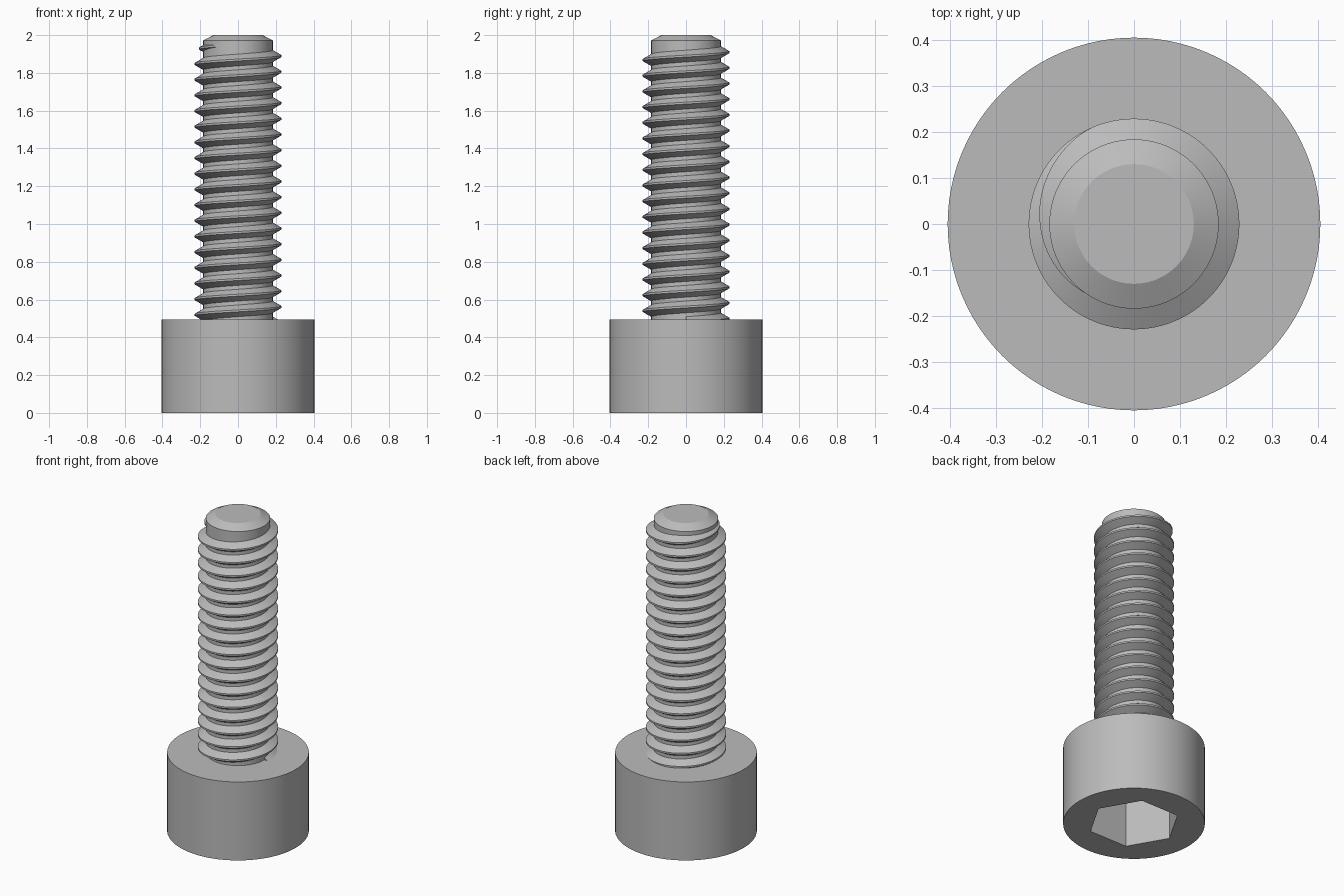
import bpy
import bmesh
from math import cos, sin, pi, radians

cube = bpy.data.objects.get("Cube")
if cube:
    bpy.data.objects.remove(cube)

HEAD_R, HEAD_H = 0.405, 0.495
CORE_R, CREST_R = 0.184, 0.229
PITCH = 0.083
SEGMENTS = 96

steel = bpy.data.materials.new("plain grey steel")
steel.use_nodes = True
GREY = (0.5, 0.5, 0.5, 1)
steel.diffuse_color = GREY
steel.node_tree.nodes["Principled BSDF"].inputs["Base Color"].default_value = GREY


def finish(obj, angle=30):
    """Give the part its material and smooth its curved faces."""
    obj.data.materials.clear()
    obj.data.materials.append(steel)
    bpy.ops.object.select_all(action='DESELECT')
    obj.select_set(True)
    bpy.context.view_layer.objects.active = obj
    bpy.ops.object.shade_smooth_by_angle(angle=radians(angle))


def make_object(name, bm):
    bmesh.ops.recalc_face_normals(bm, faces=bm.faces)
    mesh = bpy.data.meshes.new(name)
    bm.to_mesh(mesh)
    bm.free()
    obj = bpy.data.objects.new(name, mesh)
    bpy.context.collection.objects.link(obj)
    return obj


def cylinder(name, radius, z0, z1, sides):
    bpy.ops.mesh.primitive_cylinder_add(
        vertices=sides, radius=radius, depth=z1 - z0, location=(0, 0, (z0 + z1) / 2))
    obj = bpy.context.object
    obj.name = name
    return obj


# Round head with a hexagonal socket cut into its underside
head = cylinder("head", HEAD_R, 0, HEAD_H, SEGMENTS)
cutter = cylinder("socket_cutter", 0.264, -0.1, 0.3, 6)
cutter.rotation_euler.z = pi / 6
cutter.hide_render = True
cut = head.modifiers.new("socket", 'BOOLEAN')
cut.operation = 'DIFFERENCE'
cut.solver = 'EXACT'
cut.object = cutter
bpy.context.view_layer.objects.active = head
bpy.ops.object.modifier_apply(modifier=cut.name)
bpy.data.objects.remove(cutter)
finish(head)

# Plain core of the shaft with a chamfered tip
bm = bmesh.new()
rings = []
for r, z in ((CORE_R, HEAD_H - 0.05), (CORE_R, 1.972), (0.13, 2.0)):
    rings.append([bm.verts.new((r * cos(a), r * sin(a), z))
                  for a in (2 * pi * i / SEGMENTS for i in range(SEGMENTS))])
for low, high in zip(rings, rings[1:]):
    for i in range(SEGMENTS):
        j = (i + 1) % SEGMENTS
        bm.faces.new((low[i], low[j], high[j], high[i]))
bm.faces.new(rings[0])
bm.faces.new(rings[-1])
finish(make_object("shaft_core", bm), 25)

# Right-handed thread: a trapezoid swept up a helix, sinking into the core at the tip
SINK = 0.01
depth = CREST_R - CORE_R + SINK
half_crest = PITCH / 16
half_root = half_crest + depth * 0.577
profile = ((-depth, -half_root), (0, -half_crest), (0, half_crest), (-depth, half_root))
Z_AT_ZERO = 1.889
fade_start, fade_end = radians(115), radians(240)
start = -2 * pi * 17
steps = int((fade_end - start) / (2 * pi) * SEGMENTS)

bm = bmesh.new()
sections = []
for s in range(steps + 1):
    a = start + (fade_end - start) * s / steps
    fade = max(0, (a - fade_start) / (fade_end - fade_start))
    crest = CREST_R - fade * (CREST_R - CORE_R + 0.002)
    z = Z_AT_ZERO + PITCH * a / (2 * pi)
    sections.append([bm.verts.new(((crest + dr) * cos(a), (crest + dr) * sin(a), z + dz))
                     for dr, dz in profile])
for p, q in zip(sections, sections[1:]):
    for i in range(4):
        j = (i + 1) % 4
        bm.faces.new((p[i], q[i], q[j], p[j]))
bm.faces.new(sections[0])
bm.faces.new(sections[-1])
finish(make_object("thread", bm))
